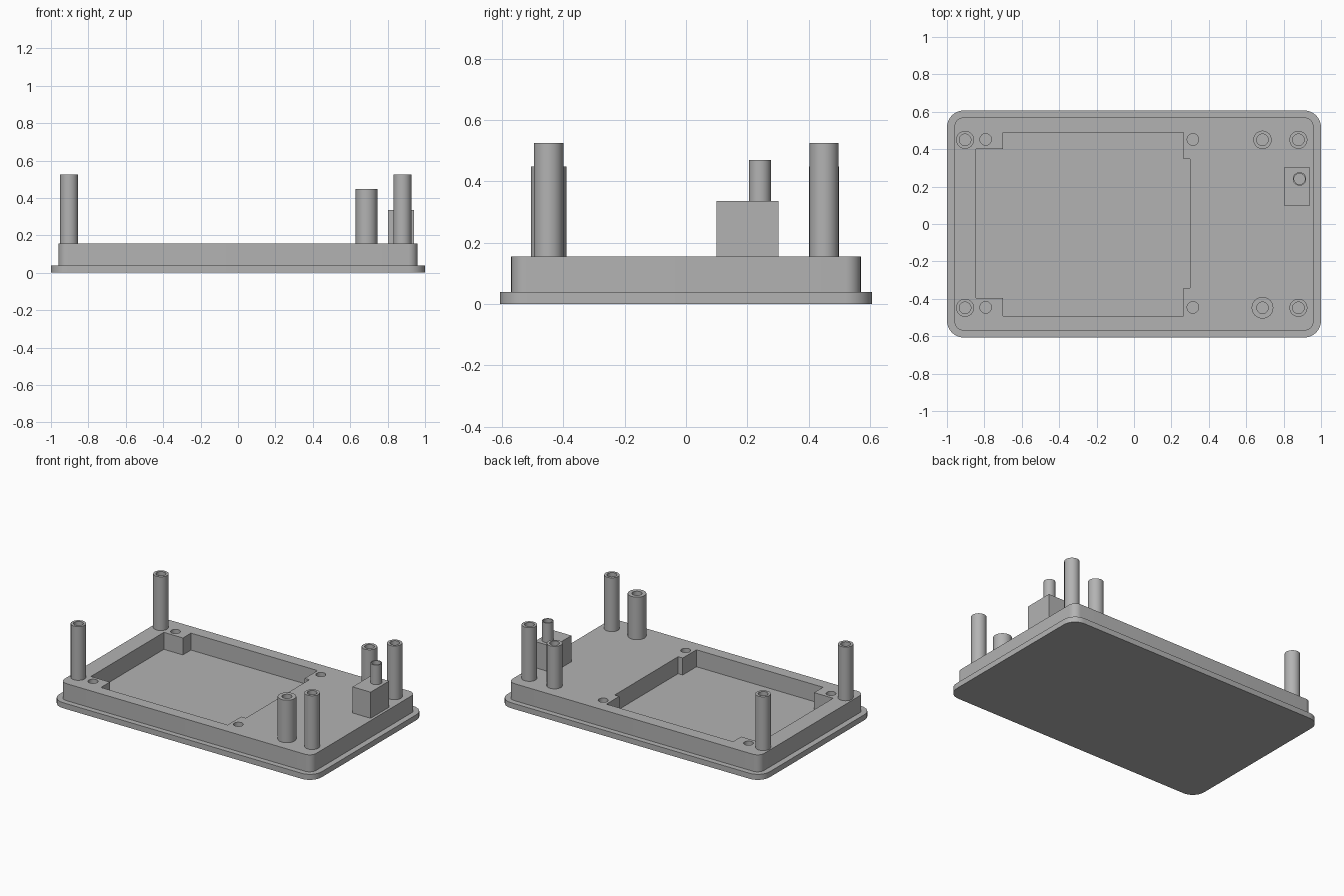
import bpy
import bmesh
from math import cos, sin, pi, radians

cube = bpy.data.objects.get("Cube")
if cube:
    bpy.data.objects.remove(cube, do_unlink=True)

grey = bpy.data.materials.new("matte grey")
grey.use_nodes = True
COLOUR = (0.45, 0.45, 0.45, 1)
grey.diffuse_color = COLOUR
grey.node_tree.nodes["Principled BSDF"].inputs["Base Color"].default_value = COLOUR


def arc(x, y, r, start, end, steps):
    return [(x + r * cos(start + (end - start) * i / steps),
             y + r * sin(start + (end - start) * i / steps)) for i in range(steps + 1)]


def circle(x, y, r, sides=32):
    return arc(x, y, r, 0, 2 * pi, sides)[:-1]


def rounded_rect(hx, hy, r):
    points = []
    for i, (sx, sy) in enumerate([(1, 1), (-1, 1), (-1, -1), (1, -1)]):
        points += arc(sx * (hx - r), sy * (hy - r), r, i * pi / 2, (i + 1) * pi / 2, 8)
    return points


def slab(name, z0, z1, *outlines):
    """Extrude a flat outline; any further outlines become through holes."""
    curve = bpy.data.curves.new(name, "CURVE")
    curve.dimensions = "2D"
    curve.fill_mode = "BOTH"
    curve.extrude = (z1 - z0) / 2
    for outline in outlines:
        spline = curve.splines.new("POLY")
        spline.points.add(len(outline) - 1)
        for point, (x, y) in zip(spline.points, outline):
            point.co = (x, y, 0, 1)
        spline.use_cyclic_u = True
    obj = bpy.data.objects.new(name, curve)
    bpy.context.collection.objects.link(obj)
    obj.location.z = (z0 + z1) / 2
    bpy.ops.object.select_all(action="DESELECT")
    obj.select_set(True)
    bpy.context.view_layer.objects.active = obj
    bpy.ops.object.convert(target="MESH")
    obj = bpy.context.object
    bm = bmesh.new()
    bm.from_mesh(obj.data)
    bmesh.ops.remove_doubles(bm, verts=bm.verts, dist=0.0001)
    bmesh.ops.recalc_face_normals(bm, faces=bm.faces)
    bm.to_mesh(obj.data)
    bm.free()
    obj.data.materials.clear()
    obj.data.materials.append(grey)
    bpy.ops.object.shade_smooth_by_angle(angle=radians(30))
    return obj


BASE_TOP, BODY_TOP = 0.038, 0.155

# Base flange, which also forms the pocket floor
slab("base_plate", 0, BASE_TOP, rounded_rect(1, 0.607, 0.09))

# Raised body with a stepped pocket and four screw holes
pocket = [(-0.845, -0.395), (-0.70, -0.395), (-0.70, -0.492), (0.265, -0.492),
          (0.265, -0.343), (0.30, -0.343), (0.30, 0.348), (0.265, 0.348),
          (0.265, 0.488), (-0.70, 0.488), (-0.70, 0.40), (-0.845, 0.40)]
screw_holes = [circle(x, y, 0.031) for x in (-0.793, 0.315) for y in (-0.446, 0.452)]
slab("raised_body", BASE_TOP, BODY_TOP, rounded_rect(0.96, 0.57, 0.05), pocket, *screw_holes)

# Hollow posts: four tall ones at the corners, two shorter ones inboard
for side, y in (("front", -0.448), ("back", 0.45)):
    for end, x in (("right", -0.903), ("left", 0.879)):
        slab(f"{side}_{end}_tall_post", BODY_TOP, 0.525,
             circle(x, y, 0.048), circle(x, y, 0.031))
    slab(f"{side}_short_post", BODY_TOP, 0.448,
         circle(0.687, y, 0.058 if side == "front" else 0.049), circle(0.687, y, 0.031))

# Square block carrying a small hollow peg
slab("peg_block", BODY_TOP, 0.335, [(0.803, 0.1), (0.941, 0.1), (0.941, 0.302), (0.803, 0.302)])
slab("peg", 0.335, 0.47, circle(0.885, 0.241, 0.036), circle(0.885, 0.241, 0.029))
